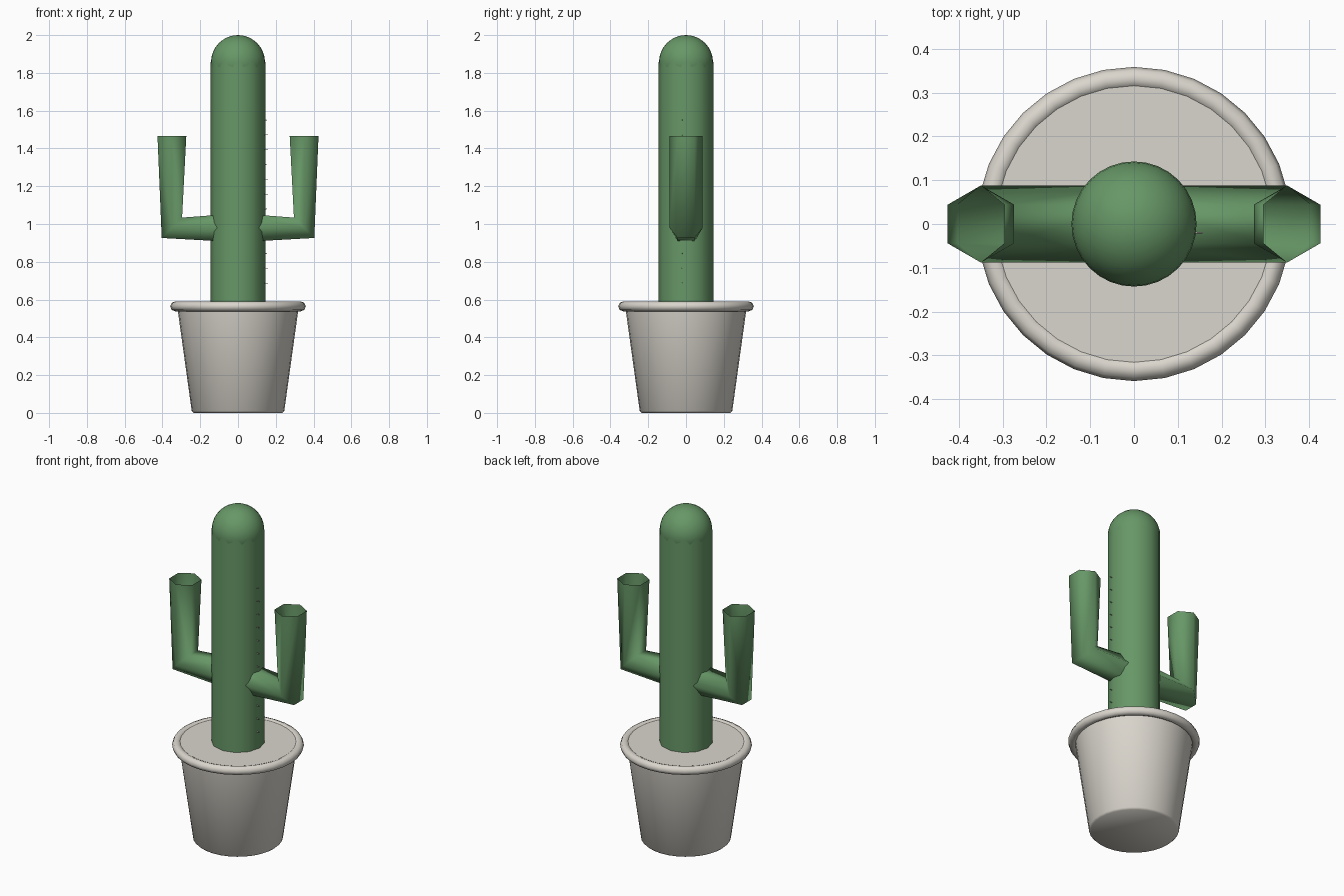
import bpy
import bmesh
from math import sin, cos, pi, radians
from mathutils import Matrix, Vector

if "Cube" in bpy.data.objects:
    bpy.data.objects.remove(bpy.data.objects["Cube"], do_unlink=True)


def make_material(name, rgb):
    mat = bpy.data.materials.new(name)
    mat.use_nodes = True
    mat.diffuse_color = (*rgb, 1)
    mat.node_tree.nodes["Principled BSDF"].inputs["Base Color"].default_value = (*rgb, 1)
    return mat


GREEN = make_material("cactus green", (0.135, 0.31, 0.135))
CLAY = make_material("pale clay", (0.70, 0.67, 0.61))


def finish(name, bm, mat, angle):
    bmesh.ops.recalc_face_normals(bm, faces=bm.faces)
    mesh = bpy.data.meshes.new(name)
    bm.to_mesh(mesh)
    bm.free()
    mesh.materials.append(mat)
    obj = bpy.data.objects.new(name, mesh)
    bpy.context.collection.objects.link(obj)
    bpy.ops.object.select_all(action="DESELECT")
    obj.select_set(True)
    bpy.context.view_layer.objects.active = obj
    bpy.ops.object.shade_smooth_by_angle(angle=radians(angle))
    return obj


def bridge(bm, rings, closed=False):
    pairs = list(zip(rings, rings[1:]))
    if closed:
        pairs.append((rings[-1], rings[0]))
    for a, b in pairs:
        for i in range(len(a)):
            j = (i + 1) % len(a)
            bm.faces.new((a[i], a[j], b[j], b[i]))


def lathe(name, profile, sides, mat, angle=40, caps=(), closed=False):
    bm = bmesh.new()
    rings = [[bm.verts.new((r * cos(2 * pi * i / sides), r * sin(2 * pi * i / sides), z))
              for i in range(sides)] for r, z in profile]
    bridge(bm, rings, closed)
    for c in caps:
        bm.faces.new(rings[c])
    return finish(name, bm, mat, angle)


# Pot: tapered body, rounded rim and the flat filling
lathe("pot", [(0.235, 0), (0.245, 0.01), (0.32, 0.55)], 32, CLAY, 50, caps=(0,))
rim = [(0.333 + 0.026 * cos(2 * pi * k / 8), 0.564 + 0.026 * sin(2 * pi * k / 8))
       for k in range(8)]
lathe("pot_rim", rim, 32, CLAY, 60, closed=True)
lathe("pot_filling", [(0.32, 0.57), (0.32, 0.583)], 32, CLAY, 40, caps=(1,))

# Trunk with a domed top
lathe("trunk", [(0.145, 0.57), (0.145, 1.857)], 12, GREEN, 60)
dome = bmesh.new()
bmesh.ops.create_uvsphere(dome, u_segments=32, v_segments=16, radius=0.143,
                          matrix=Matrix.Translation((0, 0, 1.857)))
finish("trunk_dome", dome, GREEN, 60)


# Arms: open six-sided tubes bent upwards
def make_arm(name, side):
    bm = bmesh.new()
    rings = []
    for x, z, tilt in ((0, 0.98, 0), (0.35, 0.98, 45), (0.35, 1.465, 90)):
        up = Vector((-sin(radians(tilt)), 0, cos(radians(tilt))))
        ring = []
        for i in range(6):
            a = i * pi / 3
            p = Vector((x, 0.088 * cos(a), z)) + up * 0.088 * sin(a)
            ring.append(bm.verts.new((p.x * side, p.y, p.z)))
        rings.append(ring)
    bridge(bm, rings)
    finish(name, bm, GREEN, 100)


make_arm("left_arm", 1)
make_arm("right_arm", -1)

# Row of tiny spines down one side of the trunk
spines = bmesh.new()
for i in range(12):
    place = Matrix.Translation((0.147, -0.02, 0.687 + 0.0785 * i))
    bmesh.ops.create_cone(spines, cap_ends=True, segments=6, radius1=0.003,
                          radius2=0.001, depth=0.022,
                          matrix=place @ Matrix.Rotation(pi / 2, 4, "Y"))
finish("spines", spines, CLAY, 40)
